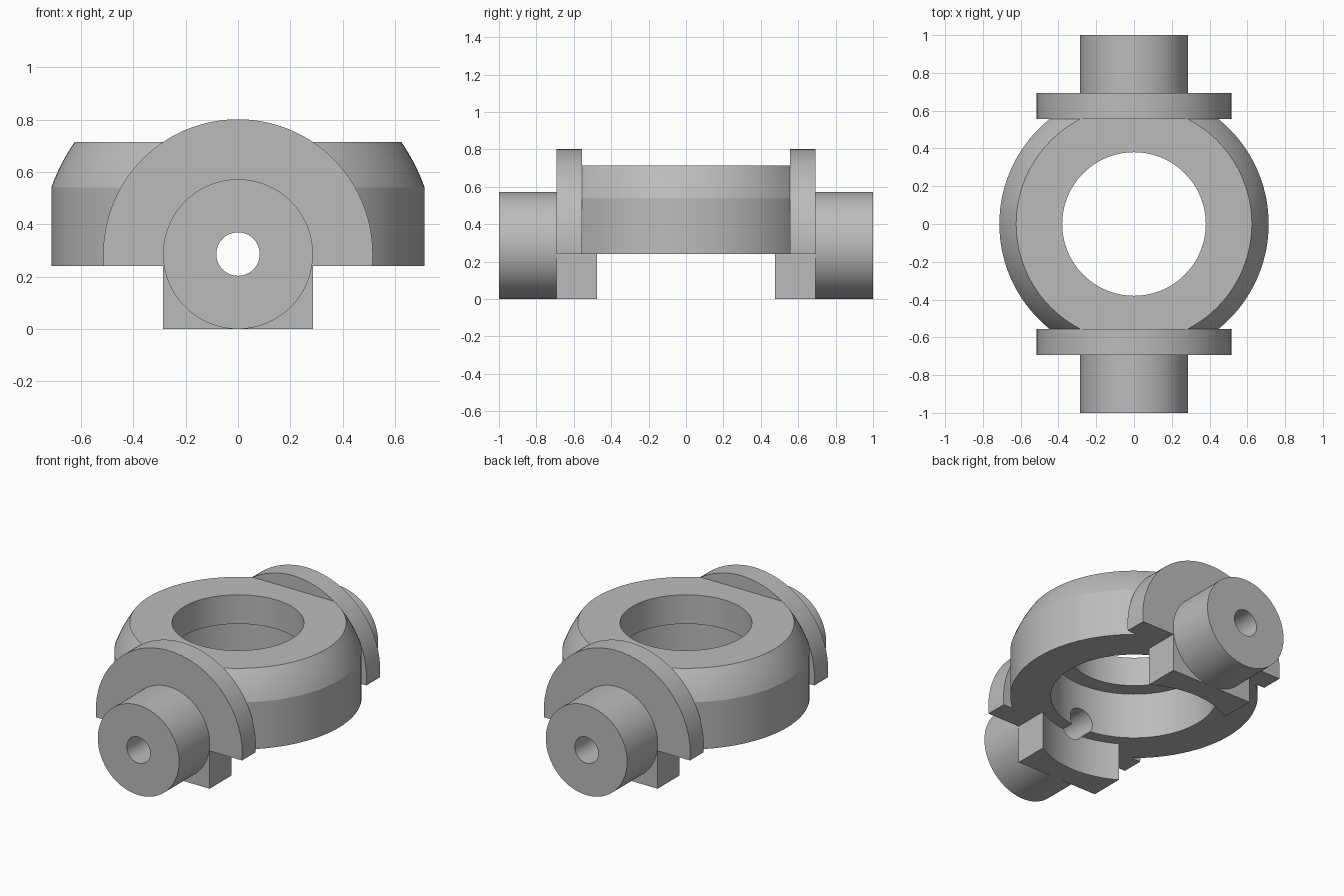
import bpy, bmesh
from math import sin, cos, pi, sqrt, asin, radians
from mathutils import Matrix, Vector

if "Cube" in bpy.data.objects:
    bpy.data.objects.remove(bpy.data.objects["Cube"], do_unlink=True)

AXIS_Z = 0.286      # height of the trunnion axis
FLOOR_Z = 0.24      # underside of ring and flanges
HALF_W = 0.286      # trunnion radius and lug half width
FLANGE_IN, FLANGE_OUT = 0.556, 0.693

steel = bpy.data.materials.new("plain_grey_metal")
steel.use_nodes = True
steel.diffuse_color = (0.5, 0.5, 0.5, 1)
steel.node_tree.nodes["Principled BSDF"].inputs["Base Color"].default_value = (0.5, 0.5, 0.5, 1)


def make_object(name, bm):
    bmesh.ops.recalc_face_normals(bm, faces=bm.faces[:])
    mesh = bpy.data.meshes.new(name)
    bm.to_mesh(mesh)
    bm.free()
    mesh.materials.append(steel)
    obj = bpy.data.objects.new(name, mesh)
    bpy.context.collection.objects.link(obj)
    return obj


def prism(name, points, offset):
    """Extrude a closed outline of 3D points along an offset."""
    bm = bmesh.new()
    face = bm.faces.new([bm.verts.new(p) for p in points])
    ext = bmesh.ops.extrude_face_region(bm, geom=[face], use_keep_orig=True)
    moved = [g for g in ext["geom"] if isinstance(g, bmesh.types.BMVert)]
    bmesh.ops.translate(bm, verts=moved, vec=offset)
    return make_object(name, bm)


def arc_xz(radius, y, start, end, steps):
    return [(radius * cos(start + (end - start) * i / steps), y,
             AXIS_Z + radius * sin(start + (end - start) * i / steps)) for i in range(steps + 1)]


def circle_xz(radius, y, steps=96):
    return arc_xz(radius, y, 0, 2 * pi, steps)[:-1]


# Central ring: stepped bore, straight wall, spherical shoulder, flat top
def build_ring():
    ball, wall = 0.757, 0.713
    low, top = 0.54, 0.715
    profile = [(0.38, 0.53), (0.48, 0.53), (0.48, FLOOR_Z), (wall, FLOOR_Z)]
    for i in range(9):
        z = low + (top - low) * i / 8
        profile.append((min(wall, sqrt(ball ** 2 - (z - AXIS_Z) ** 2)), z))
    profile.append((0.38, top))
    bm = bmesh.new()
    verts = [bm.verts.new((r, 0, z)) for r, z in profile]
    edges = [bm.edges.new((verts[i - 1], verts[i])) for i in range(len(verts))]
    bmesh.ops.spin(bm, geom=verts + edges, cent=(0, 0, 0), axis=(0, 0, 1),
                   angle=2 * pi, steps=128)
    bmesh.ops.remove_doubles(bm, verts=bm.verts[:], dist=0.0001)
    # Trim the sides that meet the flanges, just inside their thickness
    for side in (-1, 1):
        cut = bmesh.ops.bisect_plane(bm, geom=bm.verts[:] + bm.edges[:] + bm.faces[:],
                                     plane_co=(0, side * 0.6, 0), plane_no=(0, side, 0),
                                     clear_outer=True)
        rim = [g for g in cut["geom_cut"] if isinstance(g, bmesh.types.BMEdge)]
        bmesh.ops.contextual_create(bm, geom=rim)
    return make_object("central_ring", bm)


parts = [build_ring()]

for label, side in (("front", -1), ("back", 1)):
    # Round flange with a flat underside
    radius = 0.515
    dip = asin((FLOOR_Z - AXIS_Z) / radius)
    outline = arc_xz(radius, side * FLANGE_IN, dip, pi - dip, 72)
    parts.append(prism(label + "_flange", outline, Vector((0, side * (FLANGE_OUT - FLANGE_IN), 0))))

    # Trunnion stub
    parts.append(prism(label + "_trunnion", circle_xz(HALF_W, side * 0.64),
                       Vector((0, side * 0.36, 0))))

    # Lug under the flange, hollowed on its inner side
    inner = 0.555
    spread = asin(HALF_W / inner)
    plan = [(inner * sin(a), side * inner * cos(a), 0)
            for a in (spread * (i / 12 - 1) for i in range(25))]
    plan += [(HALF_W, side * FLANGE_OUT, 0), (-HALF_W, side * FLANGE_OUT, 0)]
    parts.append(prism(label + "_lug", plan, Vector((0, 0, 0.28))))

# Pin hole running through everything along the trunnion axis
cutter = prism("pin_hole_cutter", circle_xz(0.083, -1.2, 48), Vector((0, 2.4, 0)))
cutter.hide_render = True
for part in parts:
    bpy.ops.object.select_all(action="DESELECT")
    part.select_set(True)
    bpy.context.view_layer.objects.active = part
    hole = part.modifiers.new("pin_hole", "BOOLEAN")
    hole.operation = "DIFFERENCE"
    hole.solver = "EXACT"
    hole.object = cutter
    bpy.ops.object.modifier_apply(modifier=hole.name)
    bpy.ops.object.shade_smooth_by_angle(angle=radians(20))
bpy.data.objects.remove(cutter, do_unlink=True)
